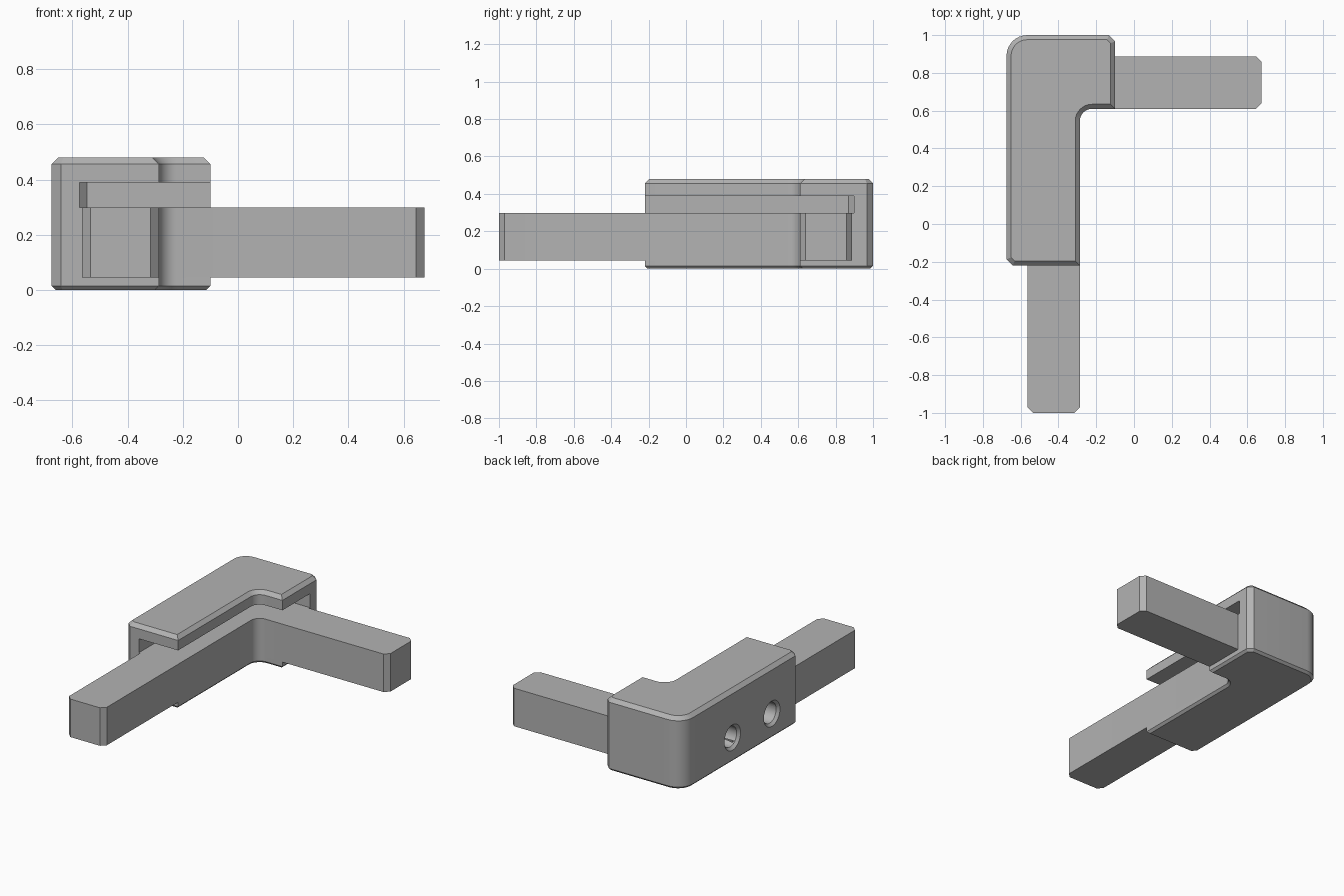
import bpy
import bmesh
from math import sin, cos, pi

cube = bpy.data.objects.get("Cube")
if cube:
    bpy.data.objects.remove(cube, do_unlink=True)

grey = bpy.data.materials.new("grey")
grey.use_nodes = True
grey.diffuse_color = (0.45, 0.45, 0.45, 1)
grey.node_tree.nodes["Principled BSDF"].inputs["Base Color"].default_value = grey.diffuse_color

# Shared inner faces of the angle, and the free ends of the housing
INNER_X, INNER_Y = -0.287, 0.61
FRONT, BACK, LEFT, RIGHT = -0.22, 1.0, -0.675, -0.10
BAR_BOTTOM, BAR_TOP, SLOT_TOP = 0.045, 0.298, 0.39


def arc(cx, cy, r, start, end, steps=8):
    angles = [start + (end - start) * i / steps for i in range(steps + 1)]
    return [(cx + r * cos(a), cy + r * sin(a)) for a in angles]


def inner_fillet(r=0.065):
    return arc(INNER_X + r, INNER_Y - r, r, pi / 2, pi)


def prism(name, outline, z0, z1, top=0, bottom=0):
    """Extrude an outline, optionally chamfering the top and bottom rims."""
    bm = bmesh.new()
    base = bm.faces.new([bm.verts.new((x, y, z0 + bottom)) for x, y in outline])
    geom = bmesh.ops.extrude_face_region(bm, geom=[base], use_keep_orig=True)["geom"]
    cap = next(g for g in geom if isinstance(g, bmesh.types.BMFace))
    for v in cap.verts:
        v.co.z = z1 - top
    bmesh.ops.recalc_face_normals(bm, faces=bm.faces)
    for face, size, z in ((cap, top, z1), (base, bottom, z0)):
        if size:
            bmesh.ops.inset_region(bm, faces=[face], thickness=size, use_even_offset=True)
            for v in face.verts:
                v.co.z = z
    mesh = bpy.data.meshes.new(name)
    bm.to_mesh(mesh)
    bm.free()
    mesh.materials.append(grey)
    obj = bpy.data.objects.new(name, mesh)
    bpy.context.collection.objects.link(obj)
    return obj


def select_only(obj):
    bpy.ops.object.select_all(action="DESELECT")
    obj.select_set(True)
    bpy.context.view_layer.objects.active = obj


def cut(obj, cutter):
    cutter.hide_render = True
    mod = obj.modifiers.new("cut", "BOOLEAN")
    mod.operation = "DIFFERENCE"
    mod.solver = "EXACT"
    mod.object = cutter
    select_only(obj)
    bpy.ops.object.modifier_apply(modifier=mod.name)
    bpy.data.objects.remove(cutter, do_unlink=True)


def slot_outline(x, y, c=0.028):
    return [(x, -1.2), (0.3, -1.2), (0.3, y), (x + c, y), (x, y - c)]


def hole_cutter(name, x0, x1, r0, r1, y, z=0.165):
    bpy.ops.mesh.primitive_cone_add(vertices=32, radius1=r0, radius2=r1, depth=x1 - x0,
                                    location=((x0 + x1) / 2, y, z), rotation=(0, pi / 2, 0))
    obj = bpy.context.object
    obj.name = name
    obj.data.materials.append(grey)
    return obj


# Angled housing with a rounded outer corner and chamfered free ends
c, r = 0.033, 0.11
housing = prism("housing", [
    (LEFT, FRONT + c), (LEFT + c, FRONT), (INNER_X, FRONT),
    *inner_fillet()[::-1],
    (RIGHT, INNER_Y), (RIGHT, BACK - c), (RIGHT - c, BACK),
    *arc(LEFT + r, BACK - r, r, pi / 2, pi)],
    0, 0.48, top=0.024, bottom=0.015)

# Slot that holds the bar, with a slightly wider gap above it
cut(housing, prism("bar_slot", slot_outline(-0.565, 0.888), BAR_BOTTOM, BAR_TOP + 0.02))
cut(housing, prism("upper_gap", slot_outline(-0.575, 0.898), BAR_TOP, SLOT_TOP))

# Two countersunk screw holes in the outer side wall
for y in (0.475, 0.06):
    cut(housing, hole_cutter("screw_hole", -0.8, -0.5, 0.068, 0.068, y))
    cut(housing, hole_cutter("countersink", LEFT - 0.02, LEFT + 0.02, 0.105, 0.065, y))

# Angled bar with chamfered ends
w, e = 0.03, 0.675
bar = prism("angled_bar", [
    (-0.565, -1 + w), (-0.565 + w, -1), (INNER_X - w, -1), (INNER_X, -1 + w),
    *inner_fillet()[::-1],
    (e - w, INNER_Y), (e, INNER_Y + w), (e, 0.888 - w), (e - w, 0.888),
    (-0.565 + w, 0.888), (-0.565, 0.888 - w)],
    BAR_BOTTOM, BAR_TOP)

for obj in (housing, bar):
    select_only(obj)
    bpy.ops.object.shade_smooth_by_angle(angle=0.5)
